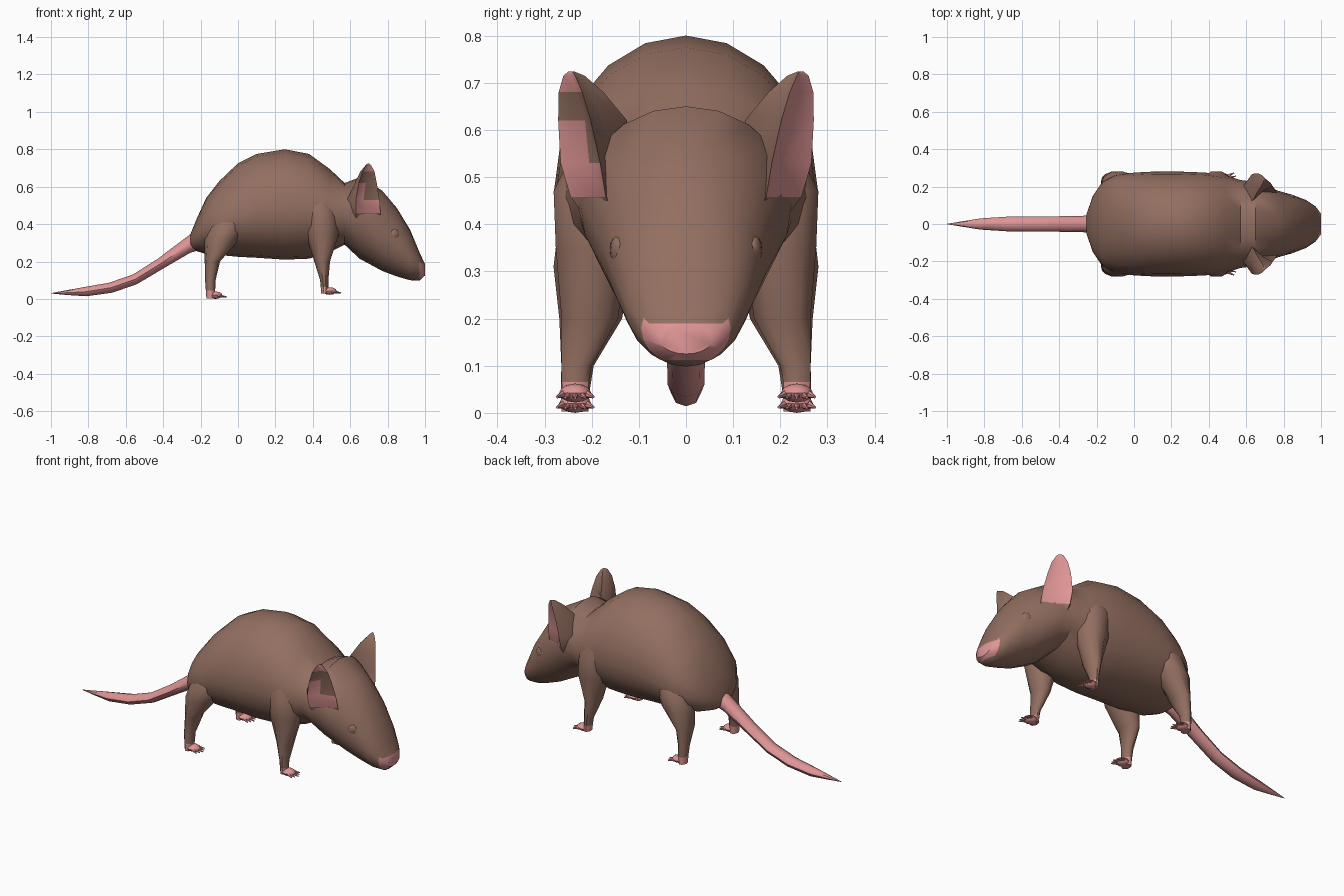
import bpy, bmesh, math
from mathutils import Vector, Matrix

if "Cube" in bpy.data.objects:
    bpy.data.objects.remove(bpy.data.objects["Cube"])


def material(name, rgb):
    m = bpy.data.materials.new(name)
    m.diffuse_color = (*rgb, 1)
    m.use_nodes = True
    m.node_tree.nodes["Principled BSDF"].inputs["Base Color"].default_value = m.diffuse_color
    return m


MATS = [material("brown fur", (0.29, 0.158, 0.118)), material("pink skin", (0.74, 0.30, 0.30))]


def finish(name, bm, is_pink, angle=45):
    bmesh.ops.remove_doubles(bm, verts=bm.verts, dist=1e-5)
    bmesh.ops.recalc_face_normals(bm, faces=bm.faces)
    me = bpy.data.meshes.new(name)
    for f in bm.faces:
        f.material_index = int(is_pink(f.calc_center_median()))
    bm.to_mesh(me)
    bm.free()
    for m in MATS:
        me.materials.append(m)
    me.shade_smooth()
    me.set_sharp_from_angle(angle=math.radians(angle))
    ob = bpy.data.objects.new(name, me)
    bpy.context.collection.objects.link(ob)
    return ob


def loft(bm, rings):
    rows = [[bm.verts.new(p) for p in r] for r in rings]
    n = len(rows[0])
    for a, b in zip(rows, rows[1:]):
        for i in range(n):
            j = (i + 1) % n
            bm.faces.new((a[i], a[j], b[j], b[i]))
    bm.faces.new(rows[0])
    bm.faces.new(rows[-1])


def angles(n):
    return [2 * math.pi * i / n for i in range(n)]


# body and head: x, top, bottom, height of widest point, half width
BODY = [(-.255, .345, .28, .31, .05), (-.22, .43, .255, .34, .15), (-.17, .54, .24, .38, .225),
        (-.10, .63, .235, .41, .26), (0, .725, .225, .44, .275), (.10, .775, .22, .46, .28),
        (.25, .80, .21, .47, .28), (.38, .775, .215, .47, .275), (.49, .695, .25, .46, .26),
        (.57, .62, .29, .46, .235), (.65, .65, .215, .45, .225), (.77, .58, .15, .36, .178),
        (.85, .485, .12, .30, .155), (.92, .37, .10, .23, .128), (.97, .25, .098, .18, .095),
        (1.0, .185, .125, .155, .055)]
rings = []
for x, top, bot, mid, w in BODY:
    ring = []
    for a in angles(20):
        s = math.sin(a)
        ring.append((x, w * math.cos(a), mid + s * (top - mid if s > 0 else mid - bot)))
    rings.append(ring)
bm = bmesh.new()
loft(bm, rings)
# cut lines that bound the pink nose tip
for co, no in (((0, 0, .19), (0, 0, 1)), ((0, 0, .112), (0, 0, 1))):
    faces = [f for f in bm.faces if f.calc_center_median().x > .965]
    geom = list({g for f in faces for g in (*f.verts, *f.edges)}) + faces
    bmesh.ops.bisect_plane(bm, geom=geom, plane_co=co, plane_no=no)
finish("body", bm, lambda c: c.x > .968 and .112 < c.z < .195)

# tail: x, z, half width, half height
TAIL = [(-.21, .315, .05, .05), (-.27, .285, .044, .038), (-.42, .185, .041, .028),
        (-.55, .105, .04, .026), (-.68, .06, .039, .026), (-.82, .038, .03, .024),
        (-.92, .033, .014, .012), (-1.0, .03, .001, .001)]
bm = bmesh.new()
loft(bm, [[(x - .4 * h * math.sin(a), w * math.cos(a), z + h * math.sin(a)) for a in angles(8)]
          for x, z, w, h in TAIL])
finish("tail", bm, lambda c: True)

# legs: z, centre x, centre y, radius x, radius y
HIND = [(.45, -.04, .16, .08, .08), (.40, -.055, .18, .10, .095), (.31, -.09, .2, .09, .085),
        (.20, -.137, .202, .041, .07), (.10, -.148, .23, .028, .036), (.045, -.147, .235, .025, .032),
        (.003, -.147, .235, .022, .03)]
FRONT = [(.58, .42, .17, .06, .06), (.47, .44, .197, .09, .088), (.35, .45, .2, .09, .08),
         (.20, .45, .204, .042, .063), (.10, .461, .232, .022, .034), (.065, .463, .235, .021, .03),
         (.03, .465, .235, .02, .028)]
for name, table, base in (("hind", HIND, 0), ("front", FRONT, .022)):
    for side in (-1, 1):
        bm = bmesh.new()
        loft(bm, [[(cx + rx * math.cos(a), side * (cy + ry * math.sin(a)), z) for a in angles(10)]
                  for z, cx, cy, rx, ry in table])
        finish(name + "_leg", bm, lambda c: c.z < base + .045)
        # paw pad with fanned toes
        px, py = table[-1][1] + .025, side * .235
        bm = bmesh.new()
        mat = Matrix.Translation((px, py, base + .02)) @ Matrix.Diagonal((.04, .034, .02, 1))
        bmesh.ops.create_uvsphere(bm, u_segments=10, v_segments=6, radius=1, matrix=mat)
        for k in range(5):
            t = k - 2
            start = Vector((px + .015, py + t * .012, base + .018))
            d = Vector((math.cos(t * .22), math.sin(t * .22), -.18)).normalized()
            length = .048 - abs(t) * .007
            rot = d.to_track_quat('Z', 'Y').to_matrix().to_4x4()
            bmesh.ops.create_cone(bm, cap_ends=True, segments=6, radius1=.009, radius2=.003,
                                  depth=length, matrix=Matrix.Translation(start + d * length / 2) @ rot)
        finish(name + "_paw", bm, lambda c: True)

# ears: z, front edge (x, y), back edge, inner corner; pink panel between the edges
EAR = [(.36, (.75, .12), (.64, .17), (.59, .08)), (.458, (.762, .17), (.63, .245), (.575, .12)),
       (.53, (.757, .182), (.63, .266), (.58, .13)), (.62, (.742, .202), (.646, .271), (.635, .125)),
       (.68, (.73, .22), (.665, .27), (.662, .175)), (.715, (.712, .235), (.685, .26), (.688, .215)),
       (.724, (.702, .241), (.694, .249), (.695, .237))]
for side in (-1, 1):
    rings = []
    for z, f, b, c in EAR:
        f, b, c = (Vector(p) for p in (f, b, c))
        mid = (f + b) / 2
        hollow = mid + (c - mid) * (.2 if .5 < z < .7 else .05)
        cheek = (f + c) / 2 + (mid - (f + c) / 2) * .15
        back = (b + c) / 2 + ((b + c) / 2 - f) * .15
        rings.append([(p.x, side * p.y, z) for p in (f, hollow, b, back, c, cheek)])
    bm = bmesh.new()
    loft(bm, rings)
    bm.faces.ensure_lookup_table()
    n = 6
    panel = {tuple(round(v, 4) for v in bm.faces[r * n + i].calc_center_median())
             for r in range(1, len(EAR) - 1) for i in (0, 1)}
    finish("ear", bm, lambda c: tuple(round(v, 4) for v in c) in panel)

# closed eyelids
for side in (-1, 1):
    bm = bmesh.new()
    mat = (Matrix.Translation((.835, side * .146, .345)) @ Matrix.Rotation(side * -.3, 4, 'Z')
           @ Matrix.Diagonal((.028, .014, .03, 1)))
    bmesh.ops.create_uvsphere(bm, u_segments=10, v_segments=6, radius=1, matrix=mat)
    finish("eyelid", bm, lambda c: False)
